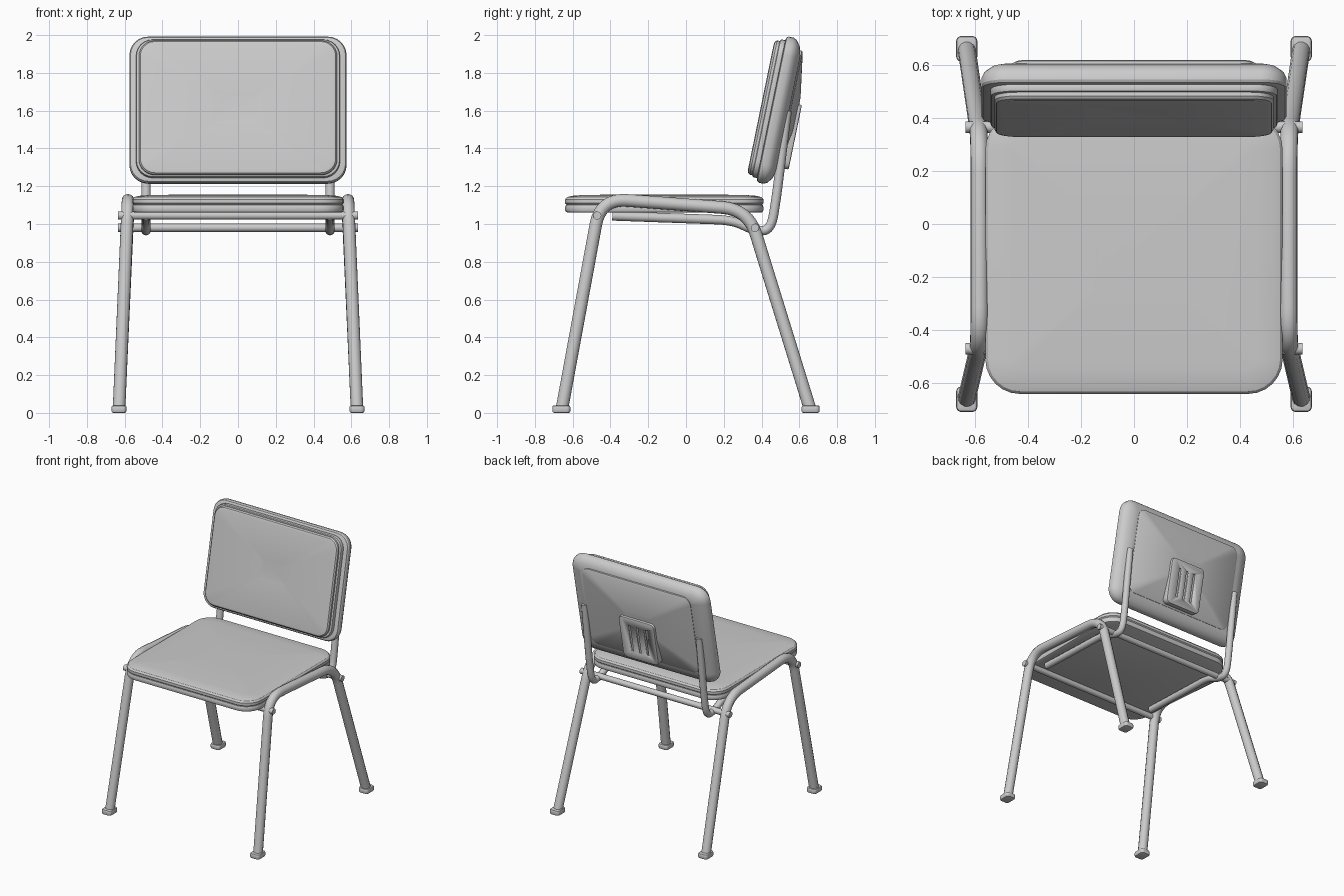
import bpy, bmesh, math
from mathutils import Matrix, Vector

if "Cube" in bpy.data.objects:
    bpy.data.objects.remove(bpy.data.objects["Cube"])


def finish(ob, angle=30):
    bpy.ops.object.select_all(action='DESELECT')
    bpy.context.view_layer.objects.active = ob
    ob.select_set(True)
    if ob.type != 'MESH':
        bpy.ops.object.convert(target='MESH')
    bpy.ops.object.shade_smooth_by_angle(angle=math.radians(angle))
    return ob


def add_mesh(name, bm, matrix):
    bmesh.ops.recalc_face_normals(bm, faces=bm.faces)
    me = bpy.data.meshes.new(name)
    bm.to_mesh(me)
    bm.free()
    ob = bpy.data.objects.new(name, me)
    bpy.context.collection.objects.link(ob)
    ob.matrix_world = matrix
    return finish(ob)


def slab(name, w, d, r, rings, matrix, seg=6):
    """Stack of rounded rectangles; each ring is (inset, height, scale)."""
    bm = bmesh.new()
    loops = []
    for inset, z, scale in rings:
        rr = max(r - inset, 0.004)
        loop = []
        for k, (sx, sy) in enumerate(((1, 1), (-1, 1), (-1, -1), (1, -1))):
            cx, cy = sx * (w / 2 - inset - rr), sy * (d / 2 - inset - rr)
            for i in range(seg + 1):
                a = math.pi / 2 * (k + i / seg)
                loop.append(bm.verts.new(((cx + rr * math.cos(a)) * scale,
                                          (cy + rr * math.sin(a)) * scale, z)))
        loops.append(loop)
    n = len(loops[0])
    for a, b in zip(loops, loops[1:]):
        for i in range(n):
            j = (i + 1) % n
            bm.faces.new((a[i], a[j], b[j], b[i]))
    bm.faces.new(loops[0])
    bm.faces.new(loops[-1])
    return add_mesh(name, bm, matrix)


def rounded_slab(name, w, d, r, z0, z1, b, matrix):
    return slab(name, w, d, r, [(b, z0, 1), (b * .3, z0 + b * .3, 1), (0, z0 + b, 1),
                                (0, z1 - b, 1), (b * .3, z1 - b * .3, 1), (b, z1, 1)], matrix)


def tube(name, pts, radius, bend=0.0, steps=8):
    """Round tube along a polyline whose corners are filleted."""
    pts = [Vector(p) for p in pts]
    path = [pts[0]]
    for p, c, q in zip(pts, pts[1:], pts[2:]):
        a = c + (p - c).normalized() * min(bend, (p - c).length * .48)
        b = c + (q - c).normalized() * min(bend, (q - c).length * .48)
        for i in range(steps + 1):
            t = i / steps
            path.append(a * (1 - t) ** 2 + c * 2 * t * (1 - t) + b * t * t)
    path.append(pts[-1])
    cu = bpy.data.curves.new(name, 'CURVE')
    cu.dimensions = '3D'
    cu.bevel_depth = radius
    cu.bevel_resolution = 4
    cu.use_fill_caps = True
    sp = cu.splines.new('POLY')
    sp.points.add(len(path) - 1)
    for s, p in zip(sp.points, path):
        s.co = (*p, 1)
    ob = bpy.data.objects.new(name, cu)
    bpy.context.collection.objects.link(ob)
    return finish(ob, 40)


# Bent leg frames, rubber feet and backrest supports, one per side
for side, s in (("left", -1), ("right", 1)):
    tube(f"{side}_leg_frame", [(s * .63, -.657, .02), (s * .582, -.452, 1.135),
                               (s * .582, .33, 1.077), (s * .63, .657, .02)], .034, .14)
    for end, e in (("front", -1), ("rear", 1)):
        rounded_slab(f"{side}_{end}_foot", .08, .096, .02, 0, .04, .01,
                     Matrix.Translation((s * .63, e * .66, 0)))
    tube(f"{side}_back_support", [(s * .487, -.39, 1.043), (s * .487, .25, 1.02),
                                  (s * .487, .36, .965), (s * .487, .45, .965),
                                  (s * .487, .48, 1.15), (s * .487, .535, 1.6)], .025, .09)

# Crossbars whose ends show as bolt heads outside the legs
for name, y, z in (("front_crossbar", -.47, 1.045), ("rear_crossbar", .365, .98)):
    tube(name, [(-.635, y, z), (.635, y, z)], .022)

# Seat pan and cushion
SEAT = Matrix.Translation((0, -.115, 0))
rounded_slab("seat_pan", 1.12, 1.05, .13, 1.06, 1.105, .014, SEAT)
slab("seat_cushion", 1.12, 1.05, .13,
     [(.012, 1.098, 1), (0, 1.11, 1), (0, 1.13, 1), (.01, 1.142, 1),
      (.035, 1.149, 1), (.1, 1.154, 1), (.1, 1.157, .3)], SEAT)

# Backrest frame of reference: local z points forward, tilted back
BACK = Matrix.Translation((0, .49, 1.6)) @ Matrix.Rotation(math.radians(78.4), 4, 'X')
slab("backrest_shell", 1.15, .79, .1,
     [(.09, -.055, 1), (.04, -.042, 1), (.01, -.02, 1), (0, 0, 1),
      (0, .025, 1), (.006, .035, 1), (.02, .04, 1)], BACK)
rounded_slab("backrest_rim", 1.08, .745, .09, .03, .068, .01, BACK)
slab("backrest_cushion", 1.05, .725, .085,
     [(.012, .06, 1), (0, .068, 1), (0, .082, 1), (.008, .092, 1),
      (.025, .096, 1), (.025, .07, .2)], BACK)

# Bulged panel on the back of the shell
slab("backrest_rear_panel", .92, .64, .06,
     [(0, -.04, 1), (0, -.058, 1), (.01, -.064, 1), (.01, -.1, .25)],
     BACK @ Matrix.Translation((0, .015, 0)))

# Vent plate with three upright slots
VENT = BACK @ Matrix.Translation((0, -.12, 0))
plate = rounded_slab("vent_plate", .3, .35, .035, -.115, -.06, .008, VENT)
bm = bmesh.new()
for x in (-.065, 0, .065):
    bmesh.ops.create_cube(bm, size=1, matrix=Matrix.Translation((x, 0, -.12))
                          @ Matrix.Diagonal((.02, .22, .03, 1)))
cutter = add_mesh("vent_slot_cutter", bm, VENT)
cutter.hide_render = True
cutter.hide_set(True)
mod = plate.modifiers.new("slots", 'BOOLEAN')
mod.object = cutter
mod.operation = 'DIFFERENCE'
